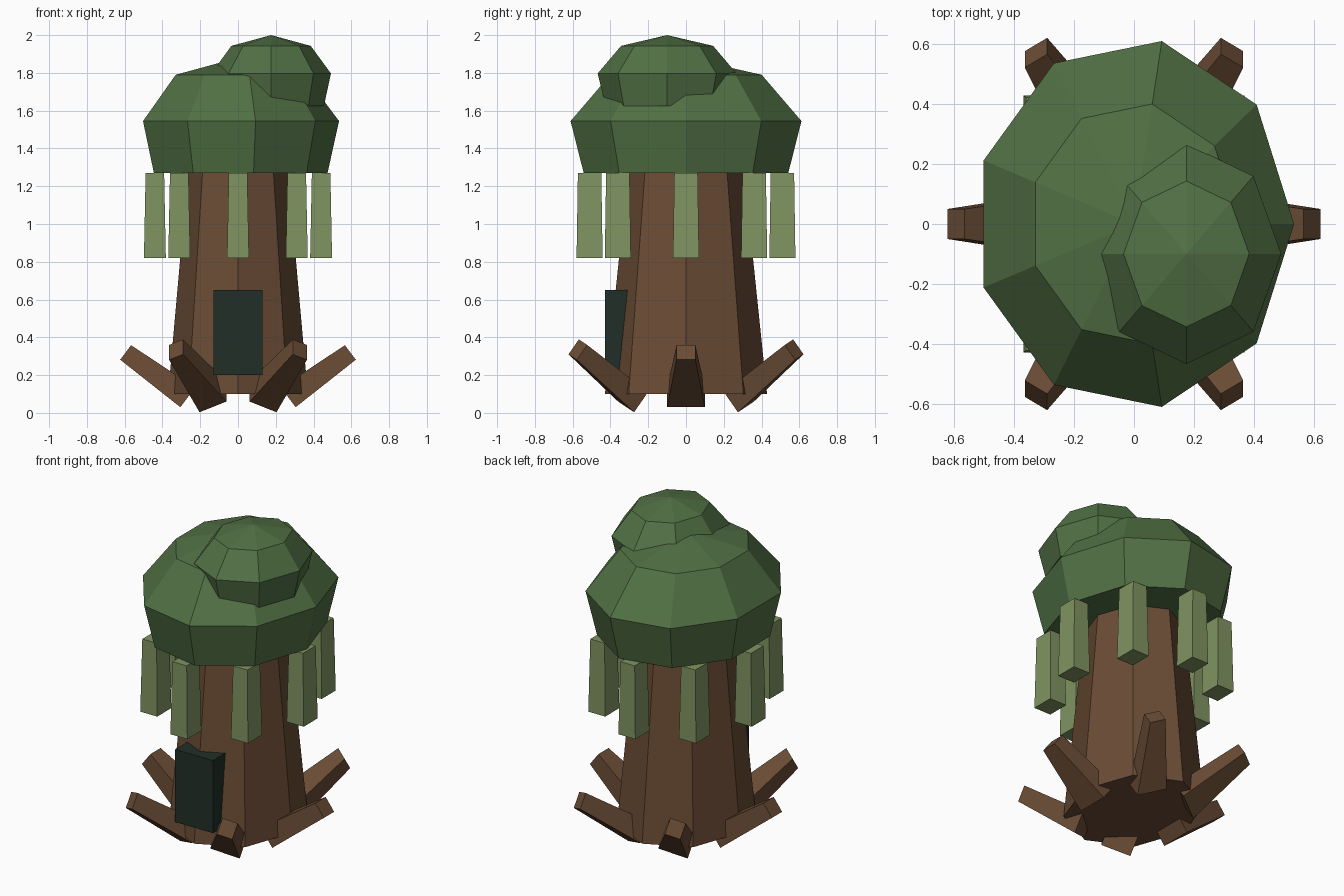
import bpy
import math
from mathutils import Vector

cube = bpy.data.objects.get("Cube")
if cube:
    bpy.data.objects.remove(cube, do_unlink=True)

STRETCH = 1.16  # the tree is deeper than it is wide


def material(name, rgb):
    """Flat colour given in 0-255 sRGB, stored linear."""
    lin = [((c / 255 + 0.055) / 1.055) ** 2.4 for c in rgb]
    m = bpy.data.materials.new(name)
    m.use_nodes = True
    m.diffuse_color = (*lin, 1)
    bsdf = m.node_tree.nodes["Principled BSDF"]
    bsdf.inputs["Base Color"].default_value = (*lin, 1)
    bsdf.inputs["Roughness"].default_value = 0.9
    return m


BARK = material("bark_brown", (106, 76, 53))
LEAF = material("leaf_green", (81, 112, 68))
MOSS = material("moss_green", (128, 148, 97))
DOOR = material("dark_door_green", (32, 47, 38))


def add_mesh(name, verts, faces, mat):
    mesh = bpy.data.meshes.new(name)
    mesh.from_pydata(verts, [], faces)
    mesh.materials.append(mat)
    obj = bpy.data.objects.new(name, mesh)
    bpy.context.collection.objects.link(obj)
    return obj


def lathe(name, sides, profile, mat, center=(0, 0), apex=None):
    """Stack of polygon rings (radius, height), closed by a cap or an apex."""
    cx, cy = center
    verts, faces = [], []
    for r, z in profile:
        for i in range(sides):
            a = math.tau * i / sides
            verts.append((cx + r * math.cos(a), cy + r * STRETCH * math.sin(a), z))
    for k in range(len(profile) - 1):
        for i in range(sides):
            j = (i + 1) % sides
            lo, hi = k * sides, (k + 1) * sides
            faces.append((lo + i, lo + j, hi + j, hi + i))
    faces.append(tuple(reversed(range(sides))))
    top = (len(profile) - 1) * sides
    if apex is None:
        faces.append(tuple(range(top, top + sides)))
    else:
        verts.append((cx, cy, apex))
        for i in range(sides):
            faces.append((top + i, top + (i + 1) % sides, len(verts) - 1))
    return add_mesh(name, verts, faces, mat)


def beam(name, start, end, u, v, start_half, end_half, mat, mirror=(1, 1)):
    """Tapered four-sided bar between two centres, with side axis u and up axis v."""
    u, v = Vector(u), Vector(v)
    verts = []
    for c, (hu, hv) in ((start, start_half), (end, end_half)):
        for su, sv in ((-1, -1), (1, -1), (1, 1), (-1, 1)):
            p = Vector(c) + u * hu * su + v * hv * sv
            verts.append((p.x * mirror[0], p.y * mirror[1], p.z))
    faces = [(3, 2, 1, 0), (4, 5, 6, 7)]
    faces += [(i, (i + 1) % 4, (i + 1) % 4 + 4, i + 4) for i in range(4)]
    # keep the normals outward whichever way the axes turn
    handed = u.cross(v).dot(Vector(end) - Vector(start)) * mirror[0] * mirror[1]
    if handed < 0:
        faces = [tuple(reversed(f)) for f in faces]
    return add_mesh(name, verts, faces, mat)


# Trunk and leaf crowns
lathe("trunk", 8, [(0.37, 0.1), (0.245, 1.5)], BARK)
lathe("main_crown", 9, [(0.474, 1.27), (0.535, 1.545), (0.351, 1.79)], LEAF, apex=1.88)
lathe("upper_crown", 8, [(0.28, 1.625), (0.317, 1.797), (0.21, 1.943)], LEAF,
      center=(0.175, -0.1), apex=2.0)

# Hanging moss strips around the crown rim
for i in range(8):
    a = math.tau * i / 8
    x, y = 0.44 * math.cos(a), 0.44 * STRETCH * math.sin(a)
    beam(f"moss_strip_{i + 1}", (x, y, 0.82), (x, y, 1.27), (1, 0, 0), (0, 1, 0),
         (0.058, 0.069), (0.049, 0.062), MOSS)

# Door
beam("door", (0, -0.43, 0.425), (0, -0.28, 0.425), (1, 0, 0), (0, 0, 1),
     (0.13, 0.225), (0.13, 0.225), DOOR)

# Roots: one on each side, and four rolled ones at the corners
for sx, side in ((1, "left"), (-1, "right")):
    beam(f"{side}_root", (0.266, 0, 0.082), (0.595, 0, 0.32), (0, 1, 0), (-0.6, 0, 0.8),
         (0.1, 0.065), (0.05, 0.048), BARK, (sx, 1))
    for sy, end in ((1, "back"), (-1, "front")):
        beam(f"{end}_{side}_root", (0.1325, 0.28, 0.085), (0.3275, 0.5725, 0.335),
             (0.81, -0.48, -0.32), (0, -0.57, 0.82),
             (0.088, 0.065), (0.046, 0.048), BARK, (sx, sy))
